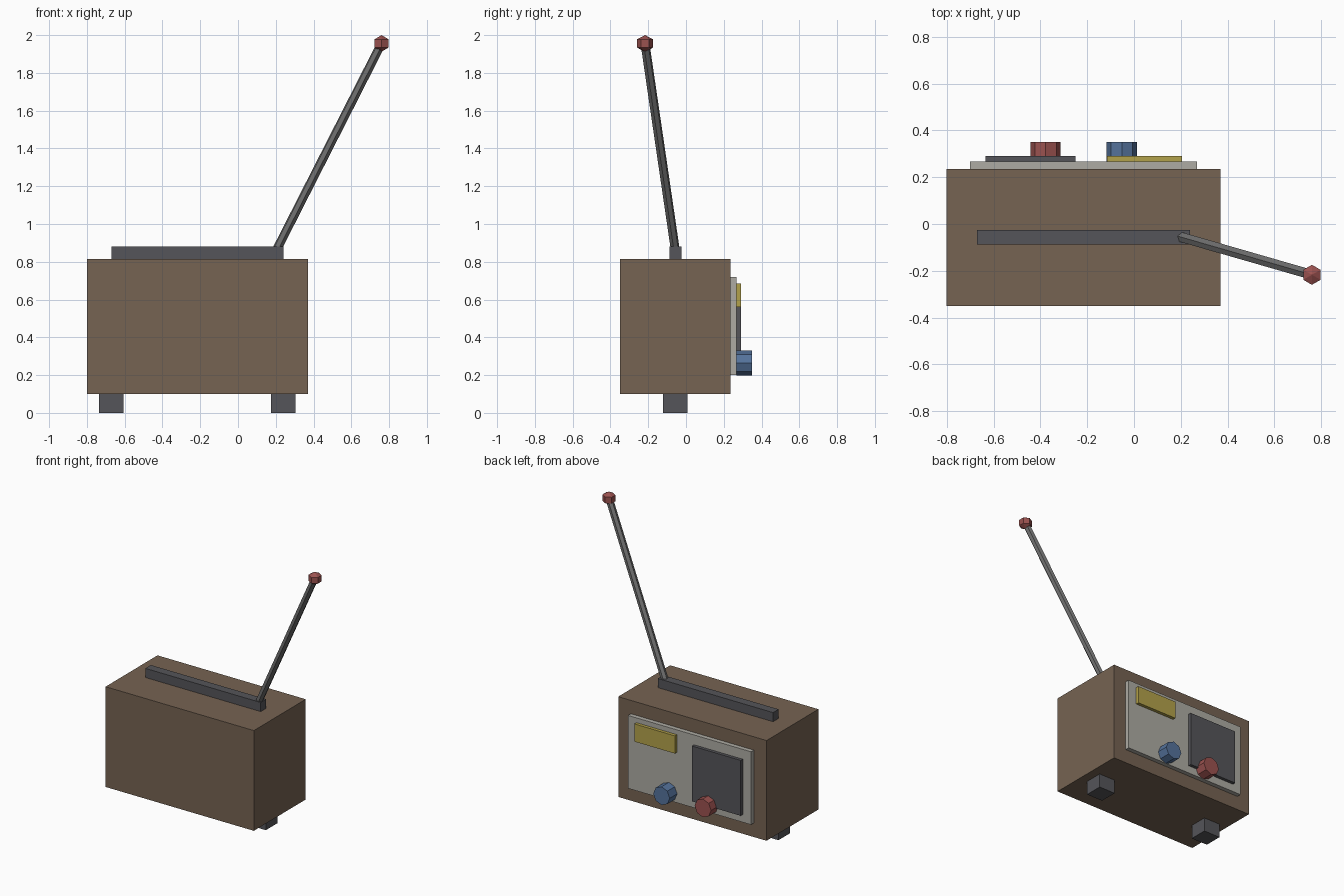
import bpy
from math import pi
from mathutils import Vector

if "Cube" in bpy.data.objects:
    bpy.data.objects.remove(bpy.data.objects["Cube"])


def material(name, rgb):
    m = bpy.data.materials.new(name)
    m.diffuse_color = (*rgb, 1)
    m.use_nodes = True
    m.node_tree.nodes["Principled BSDF"].inputs["Base Color"].default_value = m.diffuse_color
    return m


BROWN = material("brown", (0.18, 0.125, 0.085))
DARK = material("dark_grey", (0.09, 0.09, 0.10))
PALE = material("pale_grey", (0.42, 0.41, 0.37))
METAL = material("metal", (0.17, 0.17, 0.17))
YELLOW = material("yellow", (0.45, 0.36, 0.07))
RED = material("red", (0.33, 0.085, 0.08))
BLUE = material("blue", (0.09, 0.17, 0.33))


def finish(name, mat):
    ob = bpy.context.object
    ob.name = name
    ob.data.materials.append(mat)
    return ob


def box(name, x, y, z, mat):
    """Box from its (min, max) range on each axis."""
    bpy.ops.mesh.primitive_cube_add(size=1, location=[sum(r) / 2 for r in (x, y, z)])
    ob = finish(name, mat)
    ob.scale = [r[1] - r[0] for r in (x, y, z)]
    return ob


def rod(name, start, end, radius, sides, mat):
    """Straight flat-sided rod between two points."""
    a, b = Vector(start), Vector(end)
    bpy.ops.mesh.primitive_cylinder_add(
        vertices=sides, radius=radius, depth=(b - a).length, location=(a + b) / 2,
        rotation=(b - a).to_track_quat('Z', 'Y').to_euler())
    return finish(name, mat)


# Case, feet and carrying bar
box("case", (-0.80, 0.37), (-0.35, 0.235), (0.10, 0.815), BROWN)
for side, x in (("left", -0.67), ("right", 0.24)):
    box(side + "_foot", (x - 0.065, x + 0.065), (-0.122, 0.008), (0, 0.10), DARK)
box("top_bar", (-0.67, 0.24), (-0.087, -0.025), (0.815, 0.88), DARK)

# Control panel with speaker and tuning window
box("panel", (-0.70, 0.27), (0.235, 0.267), (0.20, 0.72), PALE)
box("speaker", (-0.635, -0.25), (0.267, 0.29), (0.255, 0.65), DARK)
box("tuning_window", (-0.115, 0.205), (0.267, 0.29), (0.56, 0.686), YELLOW)

# Knobs
for name, x, mat in (("volume_knob", -0.378, RED), ("tuning_knob", -0.052, BLUE)):
    rod(name, (x, 0.267, 0.264), (x, 0.35, 0.264), 0.065, 8, mat)

# Aerial and its tip
tip = (0.76, -0.217, 1.956)
rod("aerial", (0.205, -0.057, 0.865), tip, 0.024, 6, METAL)
bpy.ops.mesh.primitive_uv_sphere_add(segments=6, ring_count=3, radius=0.044, location=tip)
finish("aerial_tip", RED).scale = (1.12, 1.12, 1)
